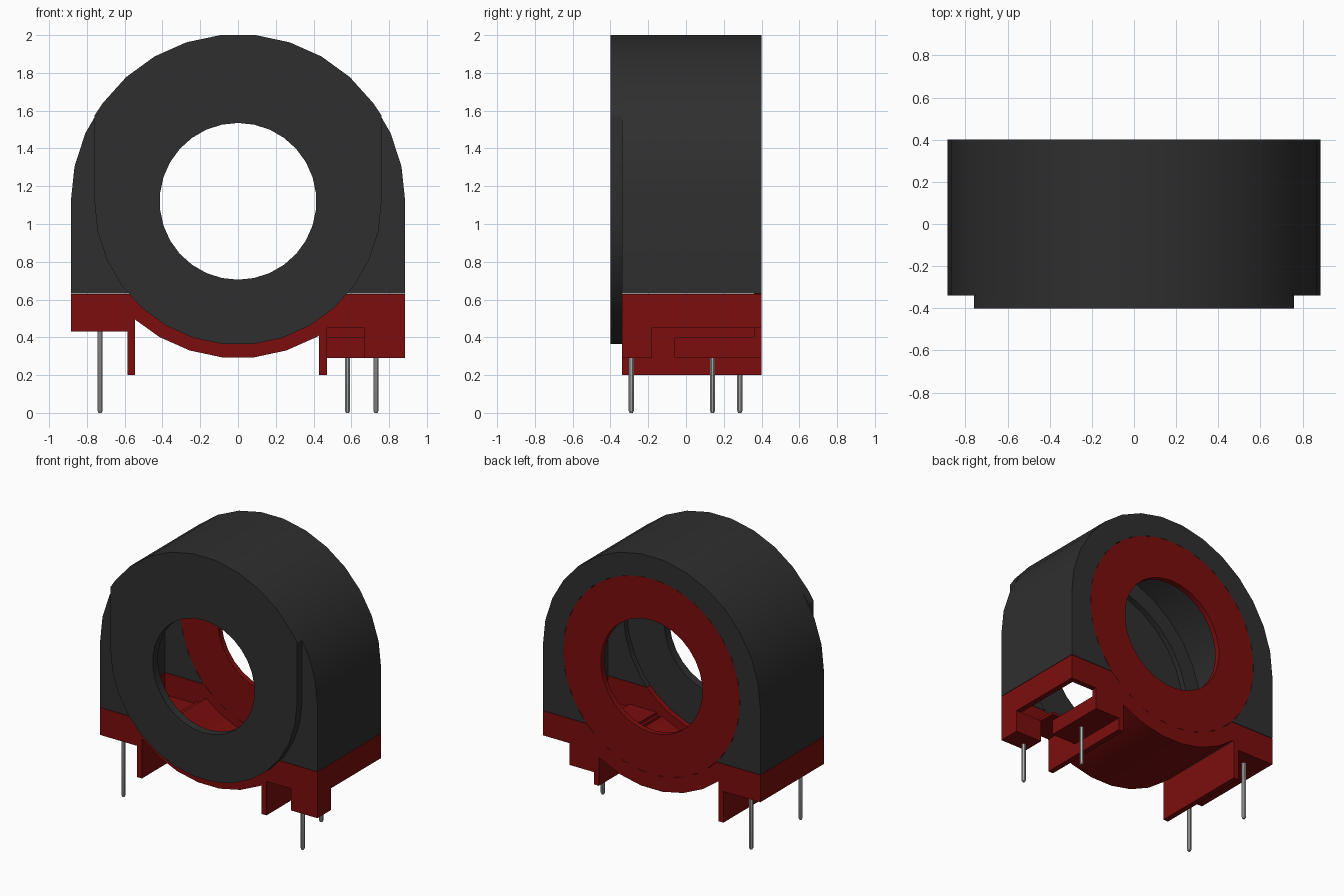
import bpy, bmesh, math
from mathutils import Vector

if "Cube" in bpy.data.objects:
    bpy.data.objects.remove(bpy.data.objects["Cube"])


def material(name, rgb, metallic=0.0):
    m = bpy.data.materials.new(name)
    m.use_nodes = True
    m.diffuse_color = (*rgb, 1)
    m.node_tree.nodes["Principled BSDF"].inputs["Base Color"].default_value = (*rgb, 1)
    return m


BLACK = material("charcoal plastic", (0.028, 0.028, 0.028))
RED = material("dark red plastic", (0.2, 0.004, 0.004))
STEEL = material("pin metal", (0.42, 0.42, 0.42))

CZ = 1.12                    # height of the ring axis
R, R_FACE, R_SEAT = 0.885, 0.76, 0.72
R_HOLE, R_TROUGH = 0.415, 0.83
FRONT, BACK, WALL = -0.34, 0.40, 0.04
SEAM = 0.63                  # where housing meets base
STEP = 12                    # degrees per facet


def finish(bm, name, mat):
    bmesh.ops.recalc_face_normals(bm, faces=bm.faces)
    me = bpy.data.meshes.new(name)
    bm.to_mesh(me)
    bm.free()
    me.materials.append(mat)
    me.shade_smooth()
    me.set_sharp_from_angle(angle=math.radians(30))
    ob = bpy.data.objects.new(name, me)
    bpy.context.collection.objects.link(ob)
    return ob


def arc(r, a0, a1):
    """Points from a0 to a1 degrees, with facets on a fixed angular grid."""
    lo, hi = min(a0, a1), max(a0, a1)
    grid = [a for a in range(-360, 721, STEP) if lo + 1 < a < hi - 1]
    angles = [lo] + grid + [hi]
    if a1 < a0:
        angles.reverse()
    return [(r * math.cos(math.radians(a)), CZ + r * math.sin(math.radians(a))) for a in angles]


def circle(r):
    return [(r * math.cos(math.radians(a)), CZ + r * math.sin(math.radians(a)))
            for a in range(6, 366, STEP)]


def plate(name, mat, y0, y1, *loops):
    """Extrude an outline in x and z, with optional holes, along y."""
    bm = bmesh.new()
    edges = []
    for loop in loops:
        vs = [bm.verts.new((x, y0, z)) for x, z in loop]
        edges += [bm.edges.new((vs[i - 1], vs[i])) for i in range(len(vs))]
    bmesh.ops.triangle_fill(bm, use_beauty=True, edges=edges, normal=(0, -1, 0))
    out = bmesh.ops.extrude_face_region(bm, geom=bm.faces[:])
    moved = [g for g in out["geom"] if isinstance(g, bmesh.types.BMVert)]
    bmesh.ops.translate(bm, verts=moved, vec=Vector((0, y1 - y0, 0)))
    return finish(bm, name, mat)


def box(name, mat, x0, x1, y0, y1, z0, z1):
    return plate(name, mat, y0, y1, [(x0, z0), (x1, z0), (x1, z1), (x0, z1)])


def seam_angle(r):
    return math.degrees(math.asin((CZ - SEAM) / r))


# Black arched housing: hollow band with an open front and back wall
lip = SEAM + 0.003
arch = [(R, lip)] + arc(R, 0, 180) + [(-R, lip)]
inner = [(-R + WALL, lip)] + arc(R - WALL, 180, 0) + [(R - WALL, lip)]
plate("housing_band", BLACK, FRONT, BACK, arch + inner)
s = seam_angle(R_SEAT) - 0.3
seat = arc(R_SEAT, 180 + s, -s)
for name, y in (("housing_front_wall", FRONT), ("housing_back_wall", BACK - WALL)):
    plate(name, BLACK, y, y + WALL, arch + seat)

# Raised front face: round below, straight sides, flush with the arch above
clip = math.degrees(math.acos(R_FACE / R))
face = arc(R, clip, 180 - clip) + arc(R_FACE, 180, 360)
plate("front_face", BLACK, FRONT - 0.06, FRONT, face, circle(R_HOLE))

# Red back ring
plate("back_ring", RED, BACK - WALL, BACK, circle(R_SEAT), circle(R_HOLE))

# Red base end walls
s = seam_angle(R_SEAT)
left_part = [(-R, SEAM), (-R, 0.43), (-0.545, 0.43)] + arc(R_TROUGH, 229, 301.2)
seat_low = arc(R_SEAT, 360 - s, 180 + s)
front_foot = [(0.47, 0.45), (0.67, 0.45), (0.67, 0.29), (R, 0.29), (R, SEAM)]
back_foot = [(0.47, 0.29), (0.67, 0.29), (0.67, 0.45), (R, 0.45), (R, SEAM)]
plate("base_front_wall", RED, FRONT, FRONT + WALL, left_part + front_foot + seat_low)
plate("base_back_wall", RED, BACK - WALL, BACK, left_part + back_foot + seat_low)

# Curved trough under the ring
plate("base_trough", RED, FRONT, BACK,
      arc(R_TROUGH, 229, 301.2) + arc(R_FACE + 0.02, 301.2, 229))

# Side walls, floor and ribs
box("base_right_wall", RED, -R, -R + WALL, FRONT, BACK, 0.43, SEAM)
box("base_right_floor", RED, -R, -0.545, FRONT, BACK, 0.43, 0.47)
box("base_left_wall", RED, R - WALL, R, FRONT, BACK, 0.45, SEAM)
box("right_rib", RED, -0.585, -0.545, FRONT, BACK, 0.20, 0.49)
box("left_rib", RED, 0.43, 0.47, FRONT, BACK, 0.20, 0.45)

# Pin blocks at the left side
box("front_pin_block", RED, 0.67, R, FRONT, -0.18, 0.29, 0.45)
box("notch_ceiling", RED, 0.45, 0.67, FRONT, -0.06, 0.45, 0.47)
box("inner_pin_block", RED, 0.47, 0.67, -0.06, BACK, 0.29, 0.40)


# Pins with blunt chamfered tips
def pin(name, x, y, top):
    bm = bmesh.new()
    rings = []
    for r, z in ((0.009, 0), (0.015, 0.012), (0.015, top)):
        rings.append([bm.verts.new((x + r * math.cos(k * math.pi / 4 + math.pi / 8),
                                    y + r * math.sin(k * math.pi / 4 + math.pi / 8), z))
                      for k in range(8)])
    for a, b in zip(rings, rings[1:]):
        for k in range(8):
            bm.faces.new((a[k - 1], a[k], b[k], b[k - 1]))
    bm.faces.new(rings[0])
    bm.faces.new(rings[-1])
    finish(bm, name, STEEL)


pin("right_front_pin", -0.73, -0.29, 0.45)
pin("right_back_pin", -0.73, 0.285, 0.45)
pin("left_front_pin", 0.73, -0.29, 0.32)
pin("left_inner_pin", 0.58, 0.14, 0.32)
